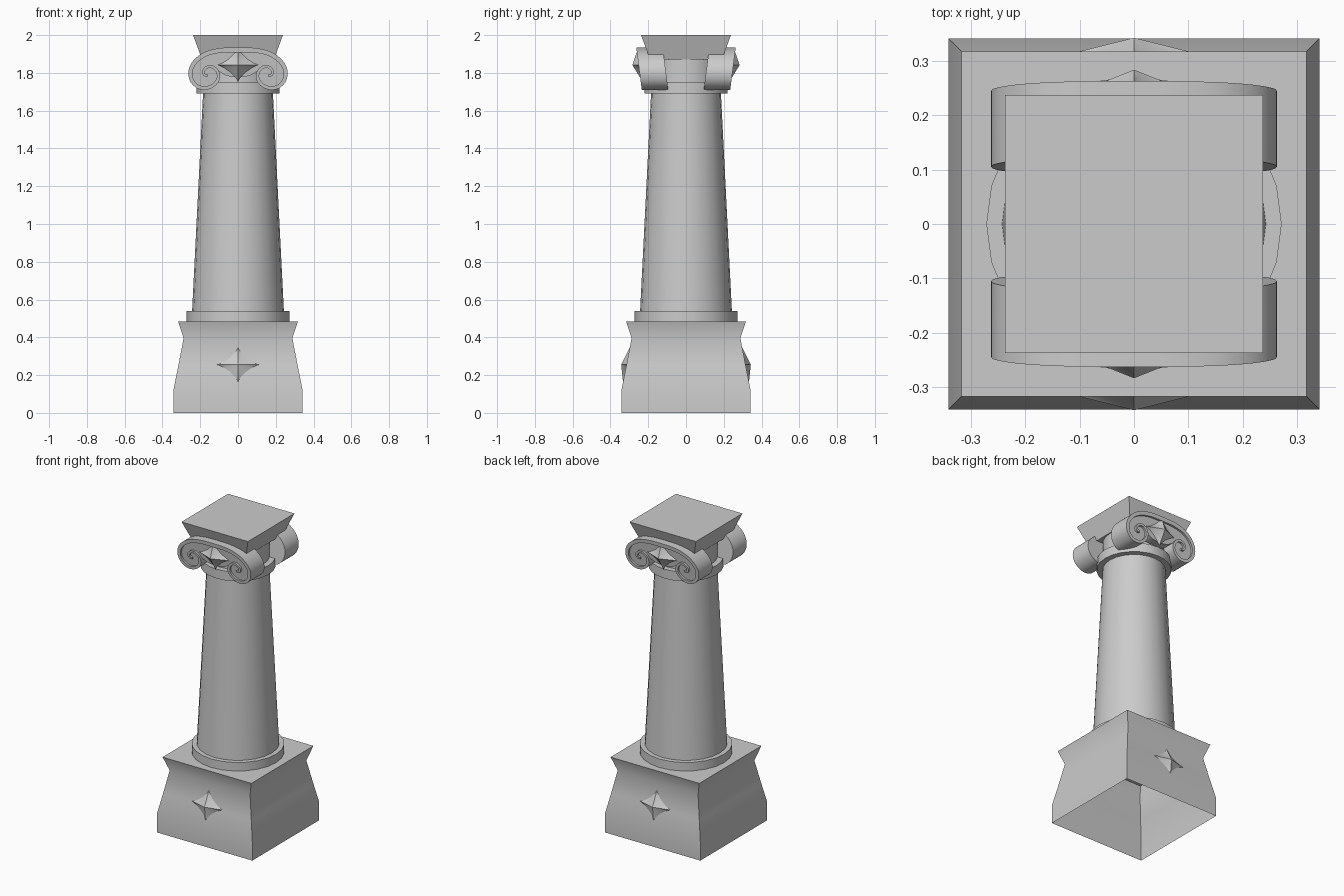
import bpy
import bmesh
import math
from mathutils import Vector

if "Cube" in bpy.data.objects:
    bpy.data.objects.remove(bpy.data.objects["Cube"])

stone = bpy.data.materials.new("grey stone")
stone.use_nodes = True
GREY = (0.6, 0.6, 0.6, 1)
stone.diffuse_color = GREY
stone.node_tree.nodes["Principled BSDF"].inputs["Base Color"].default_value = GREY


def finish(name, bm, angle=35):
    bmesh.ops.recalc_face_normals(bm, faces=bm.faces)
    mesh = bpy.data.meshes.new(name)
    bm.to_mesh(mesh)
    bm.free()
    mesh.materials.append(stone)
    obj = bpy.data.objects.new(name, mesh)
    bpy.context.collection.objects.link(obj)
    bpy.ops.object.select_all(action='DESELECT')
    obj.select_set(True)
    bpy.context.view_layer.objects.active = obj
    bpy.ops.object.shade_smooth_by_angle(angle=math.radians(angle))
    return obj


def loft(name, levels, sides, bottom=True):
    """Stack regular rings of (radius, height); four sides gives a square block."""
    bm = bmesh.new()
    square = sides == 4
    rings = []
    for r, z in levels:
        if square:
            r *= math.sqrt(2)
        ring = []
        for i in range(sides):
            a = 2 * math.pi * (i + (0.5 if square else 0)) / sides
            ring.append(bm.verts.new((r * math.cos(a), r * math.sin(a), z)))
        rings.append(ring)
    for low, high in zip(rings, rings[1:]):
        for i in range(sides):
            j = (i + 1) % sides
            bm.faces.new((low[i], low[j], high[j], high[i]))
    bm.faces.new(rings[-1])
    if bottom:
        bm.faces.new(rings[0][::-1])
    return finish(name, bm)


def smooth_path(points, steps=4):
    """Catmull-Rom curve through the points."""
    p = [Vector(q) for q in points]
    p = [2 * p[0] - p[1]] + p + [2 * p[-1] - p[-2]]
    out = []
    for a, b, c, d in zip(p, p[1:], p[2:], p[3:]):
        for k in range(steps):
            t = k / steps
            out.append(0.5 * (2 * b + (c - a) * t + (2 * a - 5 * b + 4 * c - d) * t * t
                              + (3 * b - a - 3 * c + d) * t ** 3))
    return out + [p[-2]]


def lean(z):
    # The scrolls tip outwards towards the top
    return 0.13 * (z - 1.81)


def prism(bm, outline, near, far, side):
    """Extrude an x-z outline between two depths, following the lean."""
    rings = [[bm.verts.new((x, side * (d + lean(z)), z)) for x, z in outline]
             for d in (near, far)]
    n = len(outline)
    for i in range(n):
        j = (i + 1) % n
        bm.faces.new((rings[0][i], rings[0][j], rings[1][j], rings[1][i]))
    return rings


# Pedestal, hollow underneath
loft("pedestal", [(0.342, 0), (0.342, 0.12), (0.316, 0.25), (0.288, 0.395),
                  (0.318, 0.485)], 4, bottom=False)

# Column and its rings
loft("shaft_foot_ring", [(0.272, 0.485), (0.272, 0.54)], 24)
loft("shaft", [(0.243, 0.54), (0.185, 1.69)], 24)
loft("neck_ring", [(0.22, 1.69), (0.22, 1.75)], 24)
loft("capital_drum", [(0.185, 1.75), (0.185, 1.875)], 24)
loft("top_slab", [(0.19, 1.87), (0.238, 2.0)], 4)

# Outer line of one scroll, from the crown into the eye
SCROLL = [(0, 1.935), (0.09, 1.932), (0.165, 1.915), (0.22, 1.882), (0.253, 1.84),
          (0.263, 1.795), (0.25, 1.75), (0.215, 1.718), (0.17, 1.71), (0.125, 1.728),
          (0.097, 1.765), (0.1, 1.808), (0.128, 1.837), (0.165, 1.838),
          (0.19, 1.812), (0.183, 1.785), (0.16, 1.78)]
STEPS = 4
path = smooth_path(SCROLL, STEPS)

# Inner line of the raised rim, narrowing towards the eye
inner = []
for i, p in enumerate(path):
    t = path[min(i + 1, len(path) - 1)] - path[max(i - 1, 0)]
    width = 0.026 - 0.014 * i / (len(path) - 1)
    inner.append(p + Vector((t.y, -t.x)).normalized() * width)

# Full silhouette of the scroll plate
half = path[:11 * STEPS + 1]
low_edge = smooth_path([half[-1], (0.06, 1.785), (0, 1.775)], STEPS)[1:]
right = half + low_edge
silhouette = right + [Vector((-p.x, p.y)) for p in right[-2:0:-1]]

for label, side in (("front", -1), ("back", 1)):
    bm = bmesh.new()
    for ring in prism(bm, silhouette, 0.107, 0.234, side):
        bm.faces.new(ring)
    finish(label + "_scroll", bm)

    # Raised spiral rims
    bm = bmesh.new()
    for mirror in (-1, 1):
        band = [(mirror * p.x, p.y) for p in path + inner[::-1]]
        rings = prism(bm, band, 0.23, 0.247, side)
        n = len(band)
        for ring in rings:
            for i in range(len(path) - 1):
                bm.faces.new((ring[i], ring[i + 1], ring[n - 2 - i], ring[n - 1 - i]))
    finish(label + "_scroll_rim", bm)


def star(name, side, centre, width, height, surface, apex):
    """Four-pointed star with hollow sides rising to one apex."""
    bm = bmesh.new()
    tip = bm.verts.new((0, side * apex, centre))
    ring = []
    for i in range(24):
        a = 2 * math.pi * i / 24
        z = centre + height * math.copysign(abs(math.sin(a)) ** 2.7, math.sin(a))
        x = width * math.copysign(abs(math.cos(a)) ** 2.7, math.cos(a))
        ring.append(bm.verts.new((x, side * surface(z), z)))
    for i in range(24):
        bm.faces.new((tip, ring[i], ring[(i + 1) % 24]))
    bm.faces.new(ring)
    finish(name, bm)


for label, side in (("front", -1), ("back", 1)):
    star(label + "_pedestal_star", side, 0.255, 0.12, 0.1,
         lambda z: 0.314 - 0.195 * (z - 0.25), 0.343)
    star(label + "_capital_star", side, 1.842, 0.11, 0.092,
         lambda z: 0.236 + lean(z), 0.284)
